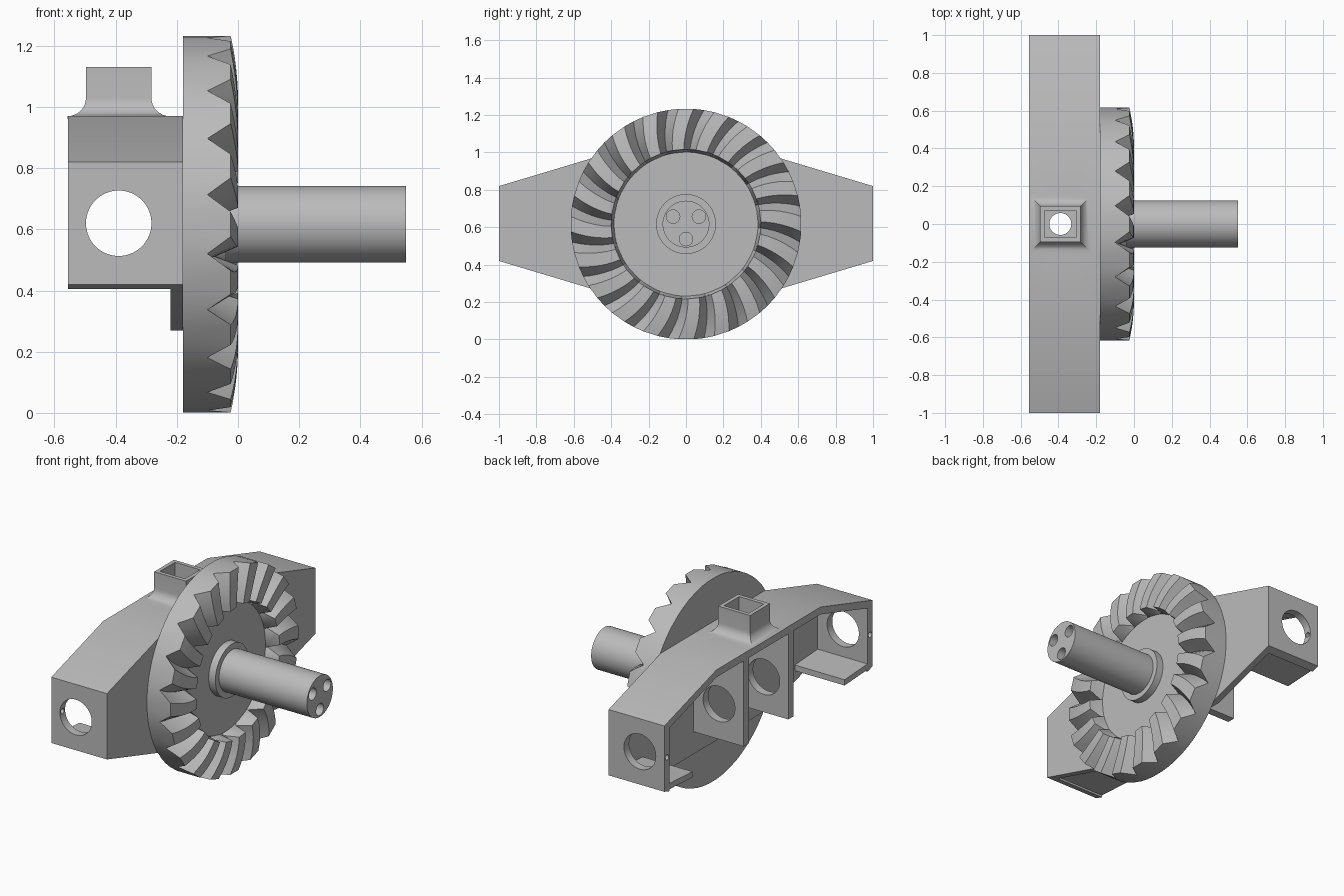
import bpy, bmesh
from math import sin, cos, pi, radians
from mathutils import Matrix

if "Cube" in bpy.data.objects:
    bpy.data.objects.remove(bpy.data.objects["Cube"], do_unlink=True)

GREY = (0.5, 0.5, 0.5, 1)
steel = bpy.data.materials.new("plain grey steel")
steel.use_nodes = True
steel.diffuse_color = GREY
steel.node_tree.nodes["Principled BSDF"].inputs["Base Color"].default_value = GREY

CZ = 0.617        # height of the gear axis
BX = -0.39        # centre line of the bracket bores
BACK, FRONT = -0.555, -0.18


def finish(name, bm):
    bmesh.ops.recalc_face_normals(bm, faces=bm.faces)
    mesh = bpy.data.meshes.new(name)
    bm.to_mesh(mesh)
    bm.free()
    mesh.materials.append(steel)
    ob = bpy.data.objects.new(name, mesh)
    bpy.context.scene.collection.objects.link(ob)
    return ob


def loft(name, rings):
    """Skin a list of equal-length closed rings and cap both ends."""
    bm = bmesh.new()
    loops = [[bm.verts.new(p) for p in ring] for ring in rings]
    n = len(loops[0])
    for a, b in zip(loops, loops[1:]):
        for i in range(n):
            j = (i + 1) % n
            bm.faces.new((a[i], a[j], b[j], b[i]))
    bm.faces.new(loops[0])
    bm.faces.new(loops[-1])
    return finish(name, bm)


def prism(name, outline, x0, x1):
    return loft(name, [[(x, y, z) for y, z in outline] for x in (x0, x1)])


def rect(y0, y1, z0, z1):
    return [(y0, z0), (y1, z0), (y1, z1), (y0, z1)]


def rod(name, centre, radius, length, axis="X", sides=48):
    bm = bmesh.new()
    turn = {"X": Matrix.Rotation(pi / 2, 4, "Y"),
            "Y": Matrix.Rotation(pi / 2, 4, "X"),
            "Z": Matrix()}[axis]
    bmesh.ops.create_cone(bm, cap_ends=True, segments=sides, radius1=radius,
                          radius2=radius, depth=length,
                          matrix=Matrix.Translation(centre) @ turn)
    return finish(name, bm)


def cut(ob, cutters):
    bpy.context.view_layer.objects.active = ob
    for c in cutters:
        c.hide_render = True
        mod = ob.modifiers.new("cut", "BOOLEAN")
        mod.operation = "DIFFERENCE"
        mod.solver = "EXACT"
        mod.object = c
        bpy.ops.object.modifier_apply(modifier=mod.name)


parts, cutters = [], []

# Bevel gear: rings run from the recessed face over the teeth to the back
TEETH, R_IN, R_OUT = 20, 0.40, 0.617
STEPS = 6


def gear_ring(r, twist, valley, top, half):
    pitch = 2 * pi / TEETH
    ring = []
    for k in range(TEETH):
        for shift, x in ((-0.5, valley), (-half, top), (half, top)):
            a = (k + shift) * pitch + twist
            ring.append((x, r * cos(a), CZ + r * sin(a)))
    return ring


FACE = -0.085
rings = [gear_ring(R_IN - 0.015, radians(6), FACE, FACE, 0.25)]
for s in range(STEPS + 1):
    t = s / STEPS
    rings.append(gear_ring(R_IN + (R_OUT - R_IN) * t, radians(6) * (1 - t ** 1.4),
                           FACE - 0.015 * t, -0.024 * t * t, 0.24 - 0.03 * t))
rings.append(gear_ring(R_OUT, 0, FRONT, FRONT, 0.21))
parts.append(loft("bevel_gear", rings))

# Shaft with three blind holes, and its collar
shaft = rod("shaft", (0.225, 0, CZ), 0.125, 0.65, sides=64)
holes = [rod("shaft_hole_cutter", (0.5, 0.08 * cos(a), CZ + 0.08 * sin(a)), 0.036, 0.3)
         for a in (radians(30), radians(150), radians(270))]
cut(shaft, holes)
cutters += holes
parts += [shaft, rod("shaft_collar", (-0.09, 0, CZ), 0.16, 0.1, sides=64)]

# Bracket: face plate and roof
parts.append(prism("bracket_plate", [(-1, 0.42), (-0.5, 0.27), (0.5, 0.27), (1, 0.42),
                                     (1, 0.82), (0.5, 0.97), (-0.5, 0.97), (-1, 0.82)],
                   -0.22, FRONT))
roof = prism("bracket_roof", [(-1, 0.82), (-0.5, 0.97), (0.5, 0.97), (1, 0.82),
                              (1, 0.775), (0.5, 0.925), (-0.5, 0.925), (-1, 0.775)],
             BACK, FRONT)
parts.append(roof)

# End walls, bottom flanges and ribs on both sides, bored along y
bore = rod("bore_cutter", (BX, 0, 0.62), 0.107, 2.4, "Y", 64)
cutters.append(bore)
for side, label in ((1, "back"), (-1, "front")):
    wall = prism(label + "_end_wall", [(side * 0.95, 0.405), (side, 0.42),
                                       (side, 0.82), (side * 0.95, 0.835)], BACK, -0.2)
    screw = rod("screw_hole_cutter", (-0.53, side * 0.975, 0.62), 0.016, 0.2, sides=24)
    cutters.append(screw)
    cut(wall, [bore, screw])
    rib = prism(label + "_rib", rect(side * 0.19, side * 0.24, 0.405, 0.94), BACK, -0.2)
    cut(rib, [bore])
    flange = prism(label + "_bottom_flange", [(side, 0.42), (side * 0.73, 0.405),
                                              (side * 0.73, 0.44), (side, 0.455)], BACK, -0.2)
    parts += [wall, rib, flange]

# Square socket with a flared foot
HX, HY, FILLET = 0.107, 0.095, 0.06


def square(grow, z):
    return [(BX + sx * (HX + grow), sy * (HY + grow), z)
            for sx, sy in ((-1, -1), (1, -1), (1, 1), (-1, 1))]


flare = [square(FILLET, 0.96)]
for i in range(9):
    a = i / 8 * pi / 2
    flare.append(square(FILLET * (1 - sin(a)), 0.97 + FILLET * (1 - cos(a))))
flare.append(square(0, 1.13))
socket = loft("top_socket", flare)
pocket = loft("pocket_cutter", [square(-0.023, 0.99), square(-0.023, 1.2)])
drain = rod("socket_hole_cutter", (BX, 0, 0.95), 0.058, 0.3, "Z")
cut(socket, [pocket, drain])
cut(roof, [drain])
cutters += [pocket, drain]
parts.append(socket)

# Remove the cutters and smooth the round surfaces
for c in cutters:
    bpy.data.objects.remove(c, do_unlink=True)
for ob in bpy.context.scene.objects:
    ob.select_set(ob in parts)
bpy.context.view_layer.objects.active = parts[0]
bpy.ops.object.shade_smooth_by_angle(angle=radians(25))
